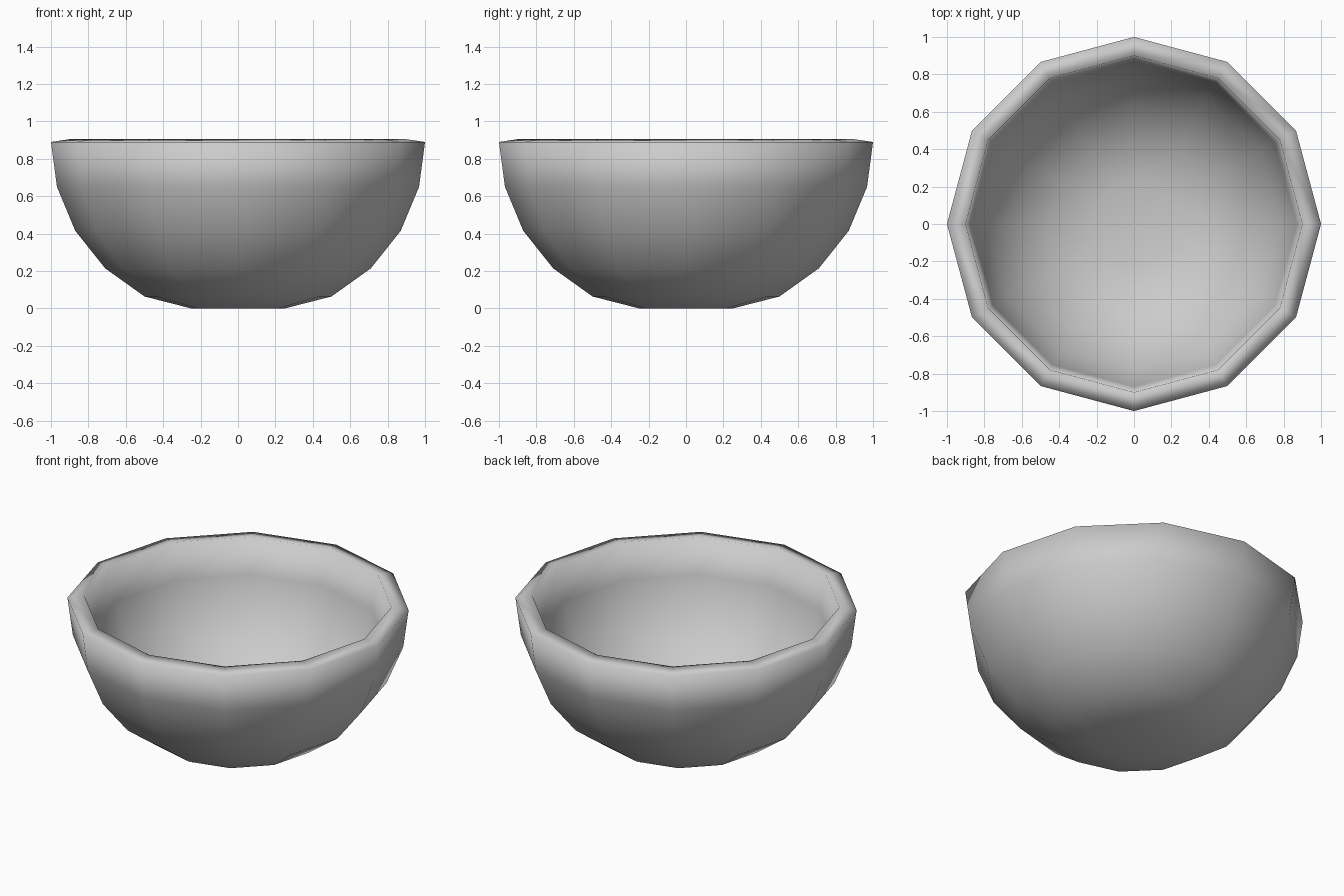
import bpy
import bmesh
from math import cos, sin, tau

SIDES = 12

cube = bpy.data.objects.get("Cube")
if cube:
    bpy.data.objects.remove(cube)

# Plain grey clay
grey = bpy.data.materials.new("plain grey")
grey.use_nodes = True
colour = (0.6, 0.6, 0.6, 1)
grey.diffuse_color = colour
grey.node_tree.nodes["Principled BSDF"].inputs["Base Color"].default_value = colour

# Wall section (radius, height): up the outside, over the rim, down the inside
outside = [(0.25, 0), (0.5, 0.064), (0.71, 0.214), (0.87, 0.415), (0.968, 0.65), (1, 0.89)]
inside = [(0.9, 0.905), (0.87, 0.675), (0.785, 0.463), (0.64, 0.285), (0.448, 0.15), (0.228, 0.1)]

bm = bmesh.new()
rings = [[bm.verts.new((r * cos(tau * i / SIDES), r * sin(tau * i / SIDES), z))
          for i in range(SIDES)] for r, z in outside + inside]

# Wall
for low, high in zip(rings, rings[1:]):
    for i in range(SIDES):
        j = (i + 1) % SIDES
        bm.faces.new((low[i], low[j], high[j], high[i]))

# Flat base and flat inner floor
bm.faces.new(rings[0][::-1])
bm.faces.new(rings[-1])
for face in bm.faces:
    face.smooth = True

mesh = bpy.data.meshes.new("bowl")
bm.to_mesh(mesh)
bm.free()
mesh.materials.append(grey)
bowl = bpy.data.objects.new("bowl", mesh)
bpy.context.collection.objects.link(bowl)
